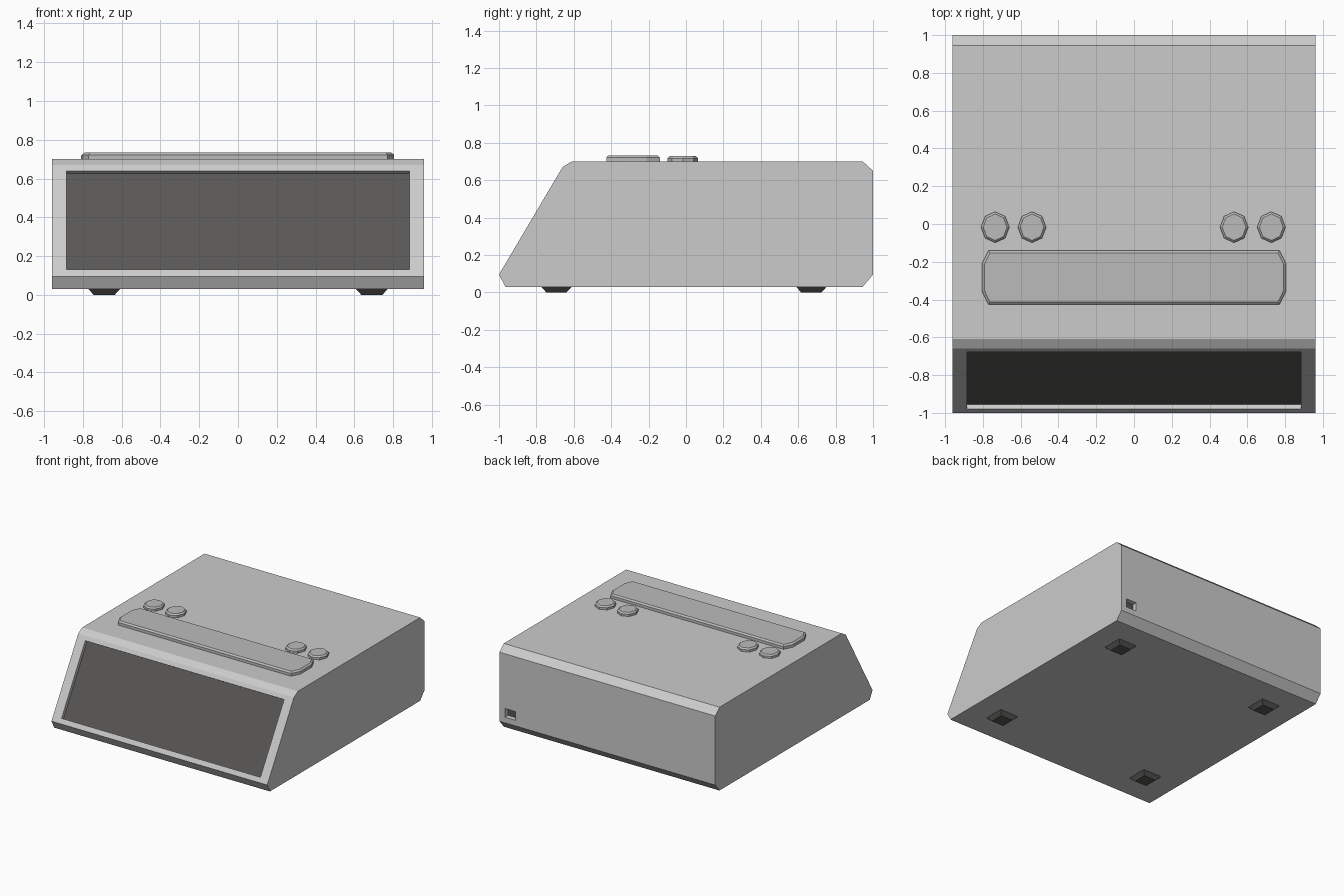
import bpy, bmesh, math
from mathutils import Matrix

if "Cube" in bpy.data.objects:
    bpy.data.objects.remove(bpy.data.objects["Cube"])


def material(name, rgb):
    m = bpy.data.materials.new(name)
    m.diffuse_color = (*rgb, 1)
    m.use_nodes = True
    m.node_tree.nodes["Principled BSDF"].inputs["Base Color"].default_value = m.diffuse_color
    return m


DARK = material("dark_plastic", (0.10, 0.095, 0.09))
KEY = material("key_grey", (0.50, 0.50, 0.50))


def finish(name, bm, mat=None):
    bmesh.ops.recalc_face_normals(bm, faces=bm.faces[:])
    mesh = bpy.data.meshes.new(name)
    bm.to_mesh(mesh)
    bm.free()
    if mat:
        mesh.materials.append(mat)
    ob = bpy.data.objects.new(name, mesh)
    bpy.context.collection.objects.link(ob)
    return ob


def box(name, size, loc, mat=None, tilt=0):
    bm = bmesh.new()
    bmesh.ops.create_cube(bm, size=1)
    bm.transform(Matrix.Translation(loc) @ Matrix.Rotation(tilt, 4, 'X')
                 @ Matrix.Diagonal((*size, 1)))
    return finish(name, bm, mat)


def layers(name, rings, mat=None):
    """Solid made of stacked rings with equal point counts."""
    bm = bmesh.new()
    vs = [[bm.verts.new(p) for p in ring] for ring in rings]
    n = len(vs[0])
    bm.faces.new(vs[0])
    bm.faces.new(vs[-1])
    for a, b in zip(vs, vs[1:]):
        for i in range(n):
            j = (i + 1) % n
            bm.faces.new((a[i], a[j], b[j], b[i]))
    return finish(name, bm, mat)


def raised(name, outline, cx, cy, heights, mat):
    """Outline function takes an inset and gives xy points."""
    return layers(name, [[(cx + x, cy + y, z) for x, y in outline(inset)]
                         for z, inset in heights], mat)


# Wedge-shaped case, a side profile pushed across x
profile = [(-1, 0.095), (-0.965, 0.03), (0.945, 0.03), (1, 0.095),
           (1, 0.65), (0.945, 0.70), (-0.61, 0.70), (-0.66, 0.67)]
body = layers("case", [[(x, y, z) for y, z in profile] for x in (-0.96, 0.96)])

# Screen recess and rear socket cut out of the case
slope = math.atan2(0.575, 0.34)
mid = (0, -0.829, 0.385)


def sunk(depth):
    return (0, mid[1] + depth * math.sin(slope), mid[2] - depth * math.cos(slope))


cutters = [box("screen_cutter", (1.77, 0.592, 0.08), mid, tilt=slope),
           box("socket_cutter", (0.095, 0.10, 0.07), (0.865, 1.0, 0.175))]
for c in cutters:
    mod = body.modifiers.new(c.name, 'BOOLEAN')
    mod.operation = 'DIFFERENCE'
    mod.solver = 'EXACT'
    mod.object = c
    bpy.context.view_layer.objects.active = body
    bpy.ops.object.modifier_apply(modifier=mod.name)
    bpy.data.objects.remove(c)

# Dark screen and socket lining
box("screen", (1.77, 0.592, 0.014), sunk(0.035), DARK, slope)
box("socket_contact", (0.095, 0.01, 0.07), (0.865, 0.955, 0.175), DARK)


# Long snooze bar with clipped corners
def bar_outline(i):
    hx, hy, tx, ty = 0.805 - i, 0.143 - i, 0.77 - i * 0.6, 0.073 - i * 0.3
    return [(hx, -ty), (hx, ty), (tx, hy), (-tx, hy),
            (-hx, ty), (-hx, -ty), (-tx, -hy), (tx, -hy)]


raised("snooze_bar", bar_outline, 0, -0.283,
       [(0.695, 0), (0.722, 0), (0.733, 0.013)], KEY)


# Four eight-sided buttons
def octagon(i):
    return [((0.075 - i) * math.cos(k * math.pi / 4),
             (0.082 - i) * math.sin(k * math.pi / 4)) for k in range(8)]


for n, x in enumerate((-0.735, -0.54, 0.53, 0.727)):
    raised(f"button_{n + 1}", octagon, x, -0.017,
           [(0.695, 0), (0.717, 0), (0.728, 0.012)], KEY)


# Four tapered feet
def square(i):
    r = 0.083 - i
    return [(-r, -r), (r, -r), (r, r), (-r, r)]


for sx, side in ((-1, "left"), (1, "right")):
    for y, end in ((-0.693, "front"), (0.67, "back")):
        raised(f"{end}_{side}_foot", square, sx * 0.69, y,
               [(0, 0.029), (0.031, 0)], DARK)
